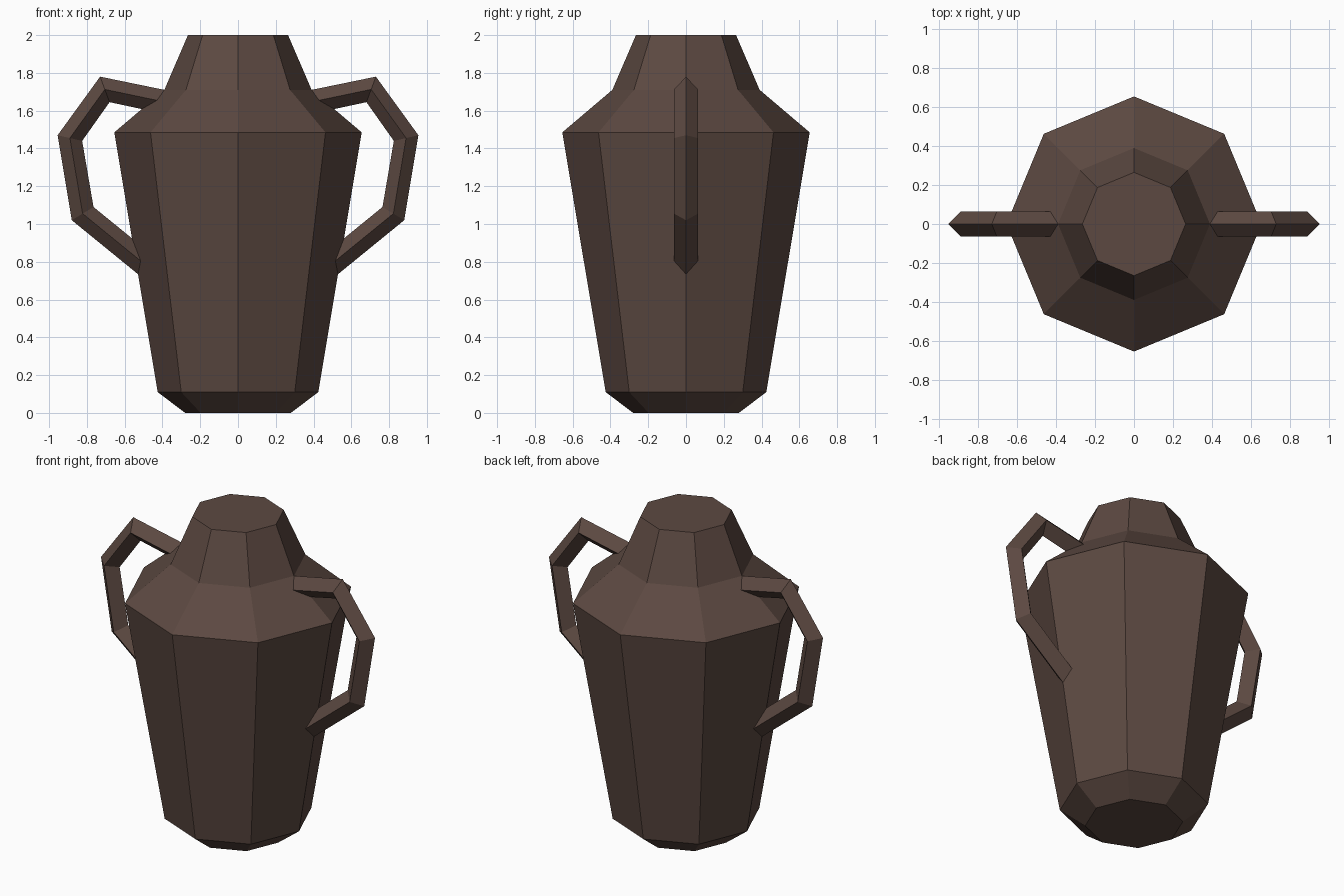
import bpy
import bmesh
import math

cube = bpy.data.objects.get("Cube")
if cube:
    bpy.data.objects.remove(cube, do_unlink=True)

# Single dark brown clay colour
clay = bpy.data.materials.new("dark_brown_clay")
clay.use_nodes = True
colour = (0.107, 0.066, 0.053, 1)
clay.diffuse_color = colour
clay.node_tree.nodes["Principled BSDF"].inputs["Base Color"].default_value = colour


def loft(name, rings):
    """Skin a list of equal-sized point rings, with both ends capped."""
    bm = bmesh.new()
    loops = [[bm.verts.new(p) for p in ring] for ring in rings]
    count = len(loops[0])
    for a, b in zip(loops, loops[1:]):
        for i in range(count):
            j = (i + 1) % count
            bm.faces.new((a[i], a[j], b[j], b[i]))
    bm.faces.new(loops[0])
    bm.faces.new(loops[-1])
    bmesh.ops.recalc_face_normals(bm, faces=bm.faces)
    mesh = bpy.data.meshes.new(name)
    bm.to_mesh(mesh)
    bm.free()
    mesh.materials.append(clay)
    obj = bpy.data.objects.new(name, mesh)
    bpy.context.collection.objects.link(obj)
    return obj


# Eight-sided body: (radius, height) from foot to closed top
SIDES = 8
profile = [(0.28, 0), (0.425, 0.11), (0.655, 1.485), (0.39, 1.71), (0.265, 2)]
loft("vase_body", [
    [(r * math.cos(math.tau * i / SIDES), r * math.sin(math.tau * i / SIDES), z)
     for i in range(SIDES)]
    for r, z in profile])

# Diamond-section handles: outer and inner (x, z) edges, ends buried in the body
HALF_WIDTH = 0.063
outer = [(0.36, 1.704), (0.73, 1.78), (0.955, 1.47), (0.88, 1.02), (0.48, 0.694)]
inner = [(0.39, 1.583), (0.68, 1.645), (0.825, 1.44), (0.765, 1.09), (0.48, 0.858)]
for name, side in (("left_handle", 1), ("right_handle", -1)):
    rings = []
    for (xo, zo), (xi, zi) in zip(outer, inner):
        xm, zm = side * (xo + xi) / 2, (zo + zi) / 2
        rings.append([(side * xo, 0, zo), (xm, HALF_WIDTH, zm),
                      (side * xi, 0, zi), (xm, -HALF_WIDTH, zm)])
    loft(name, rings)
